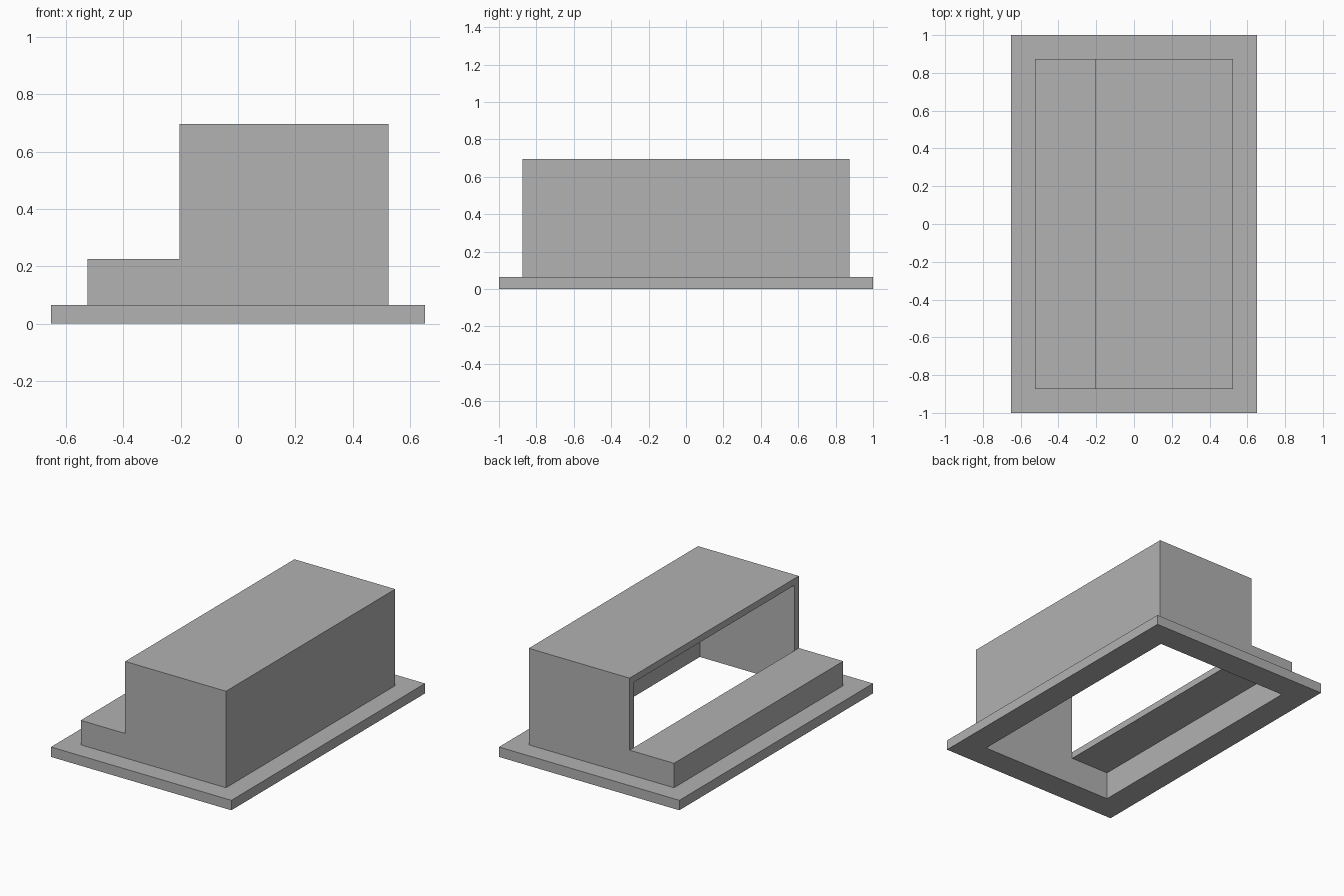
import bpy
import bmesh

cube = bpy.data.objects.get("Cube")
if cube:
    bpy.data.objects.remove(cube, do_unlink=True)

WALL = 0.0435            # sheet thickness
FLANGE_TOP = 0.065
HALF_X, HALF_Y = 0.525, 0.874
RISER_X, LEDGE_Z, ROOF_Z = -0.204, 0.225, 0.696

grey = bpy.data.materials.new("plain_grey")
grey.use_nodes = True
colour = (0.445, 0.445, 0.445, 1)
grey.diffuse_color = colour
grey.node_tree.nodes["Principled BSDF"].inputs["Base Color"].default_value = colour

bm = bmesh.new()


def loop(points, half_y):
    """Place a cross-section at the front and at the back."""
    return [[bm.verts.new((x, y, z)) for x, z in points] for y in (-half_y, half_y)]


def strip(ends, i, j):
    """Panel running from front to back between two section points."""
    front, back = ends
    bm.faces.new((front[i], front[j], back[j], back[i]))


def ring(a, b):
    """Bridge two rectangular loops of four corners."""
    for i in range(4):
        j = (i + 1) % 4
        bm.faces.new((a[i], a[j], b[j], b[i]))


def rectangle(ends, i, j):
    front, back = ends
    return [front[i], front[j], back[j], back[i]]


# Stepped outer and inner sections; the inner one has an extra point at the ledge lip
inner_x = HALF_X - WALL
outer = loop([(-HALF_X, FLANGE_TOP), (-HALF_X, LEDGE_Z), (RISER_X, LEDGE_Z),
              (RISER_X, ROOF_Z), (HALF_X, ROOF_Z), (HALF_X, FLANGE_TOP)], HALF_Y)
inner = loop([(-inner_x, 0), (-inner_x, LEDGE_Z - WALL), (RISER_X, LEDGE_Z - WALL),
              (RISER_X, LEDGE_Z), (RISER_X, ROOF_Z - WALL),
              (inner_x, ROOF_Z - WALL), (inner_x, 0)], HALF_Y - WALL)

# End walls
for section in outer + inner:
    bm.faces.new(section)

# Low wall, roof and tall wall, outside then inside
for i, j in ((0, 1), (3, 4), (4, 5)):
    strip(outer, i, j)
for i, j in ((0, 1), (1, 2), (2, 3), (4, 5), (5, 6)):
    strip(inner, i, j)

# Ledge top, reaching the lip of the side opening
of, ob = outer
nf, nb = inner
bm.faces.new((of[1], of[2], nf[3], nb[3], ob[2], ob[1]))

# Rim of the side opening
for o, n in ((of, nf), (ob, nb)):
    bm.faces.new((o[2], o[3], n[4], n[3]))
bm.faces.new((of[3], ob[3], nb[4], nf[4]))

# Base flange with an open underside
flange_top = loop([(-0.652, FLANGE_TOP), (0.652, FLANGE_TOP)], 1.0)
flange_bottom = loop([(-0.652, 0), (0.652, 0)], 1.0)
rims = [rectangle(outer, 0, 5), rectangle(flange_top, 0, 1),
        rectangle(flange_bottom, 0, 1), rectangle(inner, 0, 6)]
for a, b in zip(rims, rims[1:]):
    ring(a, b)

bmesh.ops.recalc_face_normals(bm, faces=bm.faces)
mesh = bpy.data.meshes.new("stepped_cover")
bm.to_mesh(mesh)
bm.free()
mesh.materials.append(grey)
cover = bpy.data.objects.new("stepped_cover", mesh)
bpy.context.collection.objects.link(cover)
